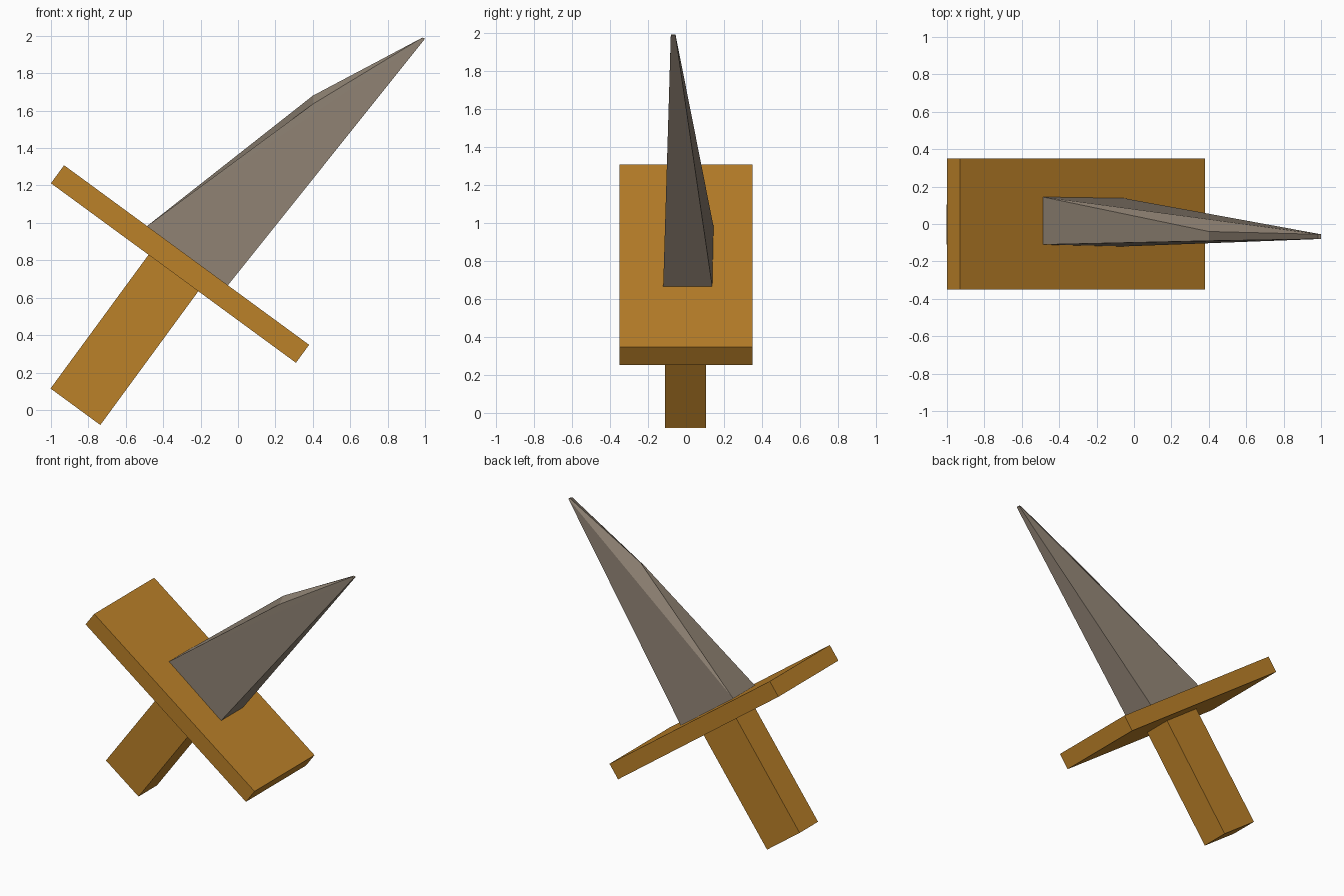
import bpy, bmesh, math
from mathutils import Matrix, Vector

if "Cube" in bpy.data.objects:
    bpy.data.objects.remove(bpy.data.objects["Cube"])

# local frame: X along the guard, Y depth, Z along the blade
TILT = math.atan2(0.96, 1.31)
FRAME = Matrix.Translation((-0.31, 0, 0.78)) @ Matrix.Rotation(TILT, 4, 'Y')


def material(name, color):
    m = bpy.data.materials.new(name)
    m.diffuse_color = (*color, 1)
    m.use_nodes = True
    m.node_tree.nodes["Principled BSDF"].inputs["Base Color"].default_value = m.diffuse_color
    return m


def add_object(name, bm, mat):
    bmesh.ops.recalc_face_normals(bm, faces=bm.faces)
    me = bpy.data.meshes.new(name)
    bm.to_mesh(me)
    bm.free()
    me.materials.append(mat)
    ob = bpy.data.objects.new(name, me)
    bpy.context.collection.objects.link(ob)
    return ob


def tilted_box(name, size, center, mat):
    bm = bmesh.new()
    bmesh.ops.create_cube(bm, size=1)
    bmesh.ops.scale(bm, vec=size, verts=bm.verts)
    bmesh.ops.translate(bm, vec=center, verts=bm.verts)
    bmesh.ops.transform(bm, matrix=FRAME, verts=bm.verts)
    return add_object(name, bm, mat)


brass = material("brass", (0.5, 0.22, 0.022))
steel = material("steel", (0.27, 0.22, 0.17))

# crossguard
tilted_box("guard", (1.624, 0.70, 0.119), (0, 0, 0), brass)

# grip, running into the underside of the guard
tilted_box("handle", (0.33, 0.215, 0.90), (0, -0.002, -0.496), brass)

# blade: front and back outlines from heel to shoulder to tip
front = [(-0.49, -0.11, 0.98), (-0.055, -0.12, 0.665),
         (1.0, -0.08, 1.985), (0.985, -0.08, 1.99), (0.40, -0.09, 1.635)]
back = [(-0.49, 0.145, 0.98), (-0.055, 0.138, 0.665),
        (1.0, -0.055, 1.985), (0.985, -0.055, 1.99), (0.40, -0.04, 1.68)]
bm = bmesh.new()
f = [bm.verts.new(p) for p in front]
b = [bm.verts.new(p) for p in back]
for i in range(5):
    j = (i + 1) % 5
    bm.faces.new((f[i], f[j], b[j], b[i]))
for side in (f, b):
    bm.faces.new((side[0], side[1], side[2]))
    bm.faces.new((side[0], side[2], side[3], side[4]))
add_object("blade", bm, steel)
